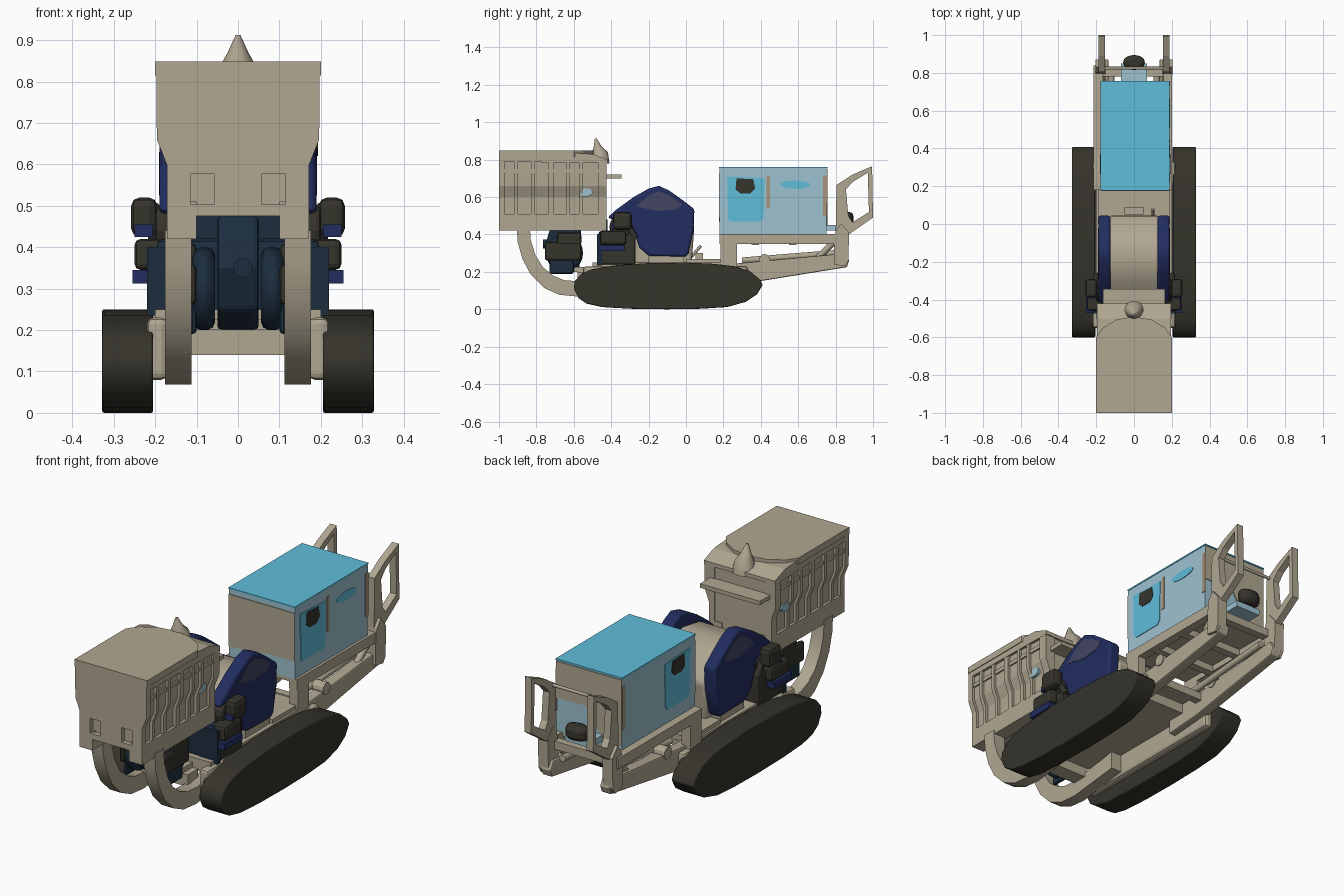
import bpy, bmesh, math


def mat(name, r, g, b):
    lin = [(c / 255 / 12.92) if c < 10 else ((c / 255 + 0.055) / 1.055) ** 2.4 for c in (r, g, b)]
    m = bpy.data.materials.new(name)
    m.diffuse_color = (*lin, 1)
    return m


BEIGE = mat("beige", 176, 167, 146)
CYAN = mat("cyan", 95, 189, 218)
PALE = mat("pale_blue", 157, 194, 208)
NAVY = mat("navy", 34, 45, 96)
SLATE = mat("slate", 66, 70, 98)
TEAL = mat("dark_teal", 28, 45, 62)
RUBBER = mat("rubber", 53, 51, 43)
TAN = mat("tan", 168, 148, 124)


def finish(name, bm, m, bevel=0, smooth=False, seg=2):
    bmesh.ops.recalc_face_normals(bm, faces=bm.faces)
    me = bpy.data.meshes.new(name)
    bm.to_mesh(me)
    bm.free()
    me.materials.append(m)
    ob = bpy.data.objects.new(name, me)
    bpy.context.collection.objects.link(ob)
    if bevel:
        b = ob.modifiers.new("bevel", "BEVEL")
        b.width, b.segments, b.limit_method = bevel, seg, "ANGLE"
        b.angle_limit = math.radians(40)
    if smooth:
        bpy.ops.object.select_all(action="DESELECT")
        ob.select_set(True)
        bpy.context.view_layer.objects.active = ob
        bpy.ops.object.shade_smooth_by_angle(angle=math.radians(40))
    return ob


def both(a, b):
    return [(a, b), (-b, -a)]


def prism(name, m, pts, spans, axis="x", **kw):
    """Extrude a profile: (y,z) along x, (x,z) along y or (x,y) along z."""
    put = {"x": lambda p, t: (t, *p), "y": lambda p, t: (p[0], t, p[1]), "z": lambda p, t: (*p, t)}[axis]
    bm = bmesh.new()
    for a, b in spans:
        va = [bm.verts.new(put(p, a)) for p in pts]
        vb = [bm.verts.new(put(p, b)) for p in pts]
        bm.faces.new(va)
        bm.faces.new(vb[::-1])
        for i in range(len(pts)):
            j = (i + 1) % len(pts)
            bm.faces.new((va[i], va[j], vb[j], vb[i]))
    return finish(name, bm, m, **kw)


def box(name, m, xs, y0, y1, z0, z1, **kw):
    return prism(name, m, [(y0, z0), (y1, z0), (y1, z1), (y0, z1)], xs, **kw)


def band(name, m, outer, inner, spans, closed=False, **kw):
    """Strip or closed frame between two (y,z) outlines, extruded along x."""
    bm = bmesh.new()
    n = len(outer)
    for a, b in spans:
        rows = [[bm.verts.new(v) for v in ((a, *o), (b, *o), (b, *i), (a, *i))] for o, i in zip(outer, inner)]
        for k in range(n if closed else n - 1):
            p, q = rows[k], rows[(k + 1) % n]
            for s in range(4):
                bm.faces.new((p[s], p[(s + 1) % 4], q[(s + 1) % 4], q[s]))
        if not closed:
            bm.faces.new(rows[0])
            bm.faces.new(rows[-1])
    return finish(name, bm, m, **kw)


def ellipse(cy, cz, ry, rz, n=20):
    return [(cy + ry * math.cos(2 * math.pi * i / n), cz + rz * math.sin(2 * math.pi * i / n)) for i in range(n)]


def rod(name, m, a, b, r):
    c = bpy.data.curves.new(name, "CURVE")
    c.dimensions, c.bevel_depth, c.bevel_resolution, c.use_fill_caps = "3D", r, 2, True
    s = c.splines.new("POLY")
    s.points.add(1)
    s.points[0].co, s.points[1].co = (*a, 1), (*b, 1)
    ob = bpy.data.objects.new(name, c)
    c.materials.append(m)
    bpy.context.collection.objects.link(ob)


# Crawler tracks
track = [(-0.595, 0.15), (-0.6, 0.11), (-0.575, 0.06), (-0.53, 0.03), (-0.45, 0.012), (-0.3, 0.003), (-0.1, 0),
         (0.08, 0.003), (0.22, 0.012), (0.32, 0.04), (0.38, 0.08), (0.41, 0.13), (0.395, 0.16), (0.34, 0.205),
         (0.26, 0.23), (0.15, 0.243), (0, 0.25), (-0.2, 0.247), (-0.38, 0.235), (-0.5, 0.215), (-0.56, 0.19)]
prism("tracks", RUBBER, track, both(0.205, 0.328), bevel=0.005, smooth=True)

# Chassis deck, side links and cross beams
box("chassis_deck", BEIGE, [(-0.2, 0.2)], -0.5, 0.2, 0.19, 0.25)
box("rear_deck", BEIGE, [(-0.19, 0.19)], 0.0, 0.24, 0.24, 0.27)
box("track_links", BEIGE, both(0.17, 0.22), -0.55, 0.33, 0.08, 0.23, bevel=0.015)
box("front_cross_beam", BEIGE, [(-0.13, 0.13)], -0.58, -0.5, 0.14, 0.2)
rod("deck_lever", BEIGE, (0.1, 0.02, 0.27), (0.1, 0.08, 0.34), 0.008)
box("deck_step", BEIGE, [(-0.05, 0.05)], 0.05, 0.09, 0.27, 0.3)

# Curved front arms carrying the hopper
band("front_arms", BEIGE,
     [(-0.905, 0.44), (-0.9, 0.36), (-0.875, 0.27), (-0.83, 0.185), (-0.76, 0.115), (-0.68, 0.078), (-0.58, 0.068), (-0.3, 0.1)],
     [(-0.835, 0.44), (-0.83, 0.37), (-0.805, 0.29), (-0.765, 0.225), (-0.71, 0.18), (-0.65, 0.155), (-0.57, 0.15), (-0.3, 0.19)],
     both(0.112, 0.176), smooth=True)

# Hopper: core, front plate, ribbed tapering sides, lid


def hopper_section(d, bottom, top):
    """Tapering half outline, inset by d, mirrored to a full section with a notch below."""
    half = [(0.1, bottom), (0.172 - d, bottom), (0.172 - d, 0.6), (0.196 - d, 0.66), (0.197 - d, top)]
    notch = [(-0.1, bottom), (-0.1, bottom + 0.055), (0.1, bottom + 0.055)]
    return notch + half + [(-x, z) for x, z in reversed(half[1:])]


prism("hopper_core", BEIGE, hopper_section(0.014, 0.42, 0.8), [(-0.972, -0.43)], "y")
prism("hopper_lower_sides", BEIGE, [(0.1, 0.42), (0.172, 0.42), (0.172, 0.51), (0.1, 0.51)], [(-0.985, -0.425)], "y")
prism("hopper_lower_sides_left", BEIGE, [(-0.1, 0.42), (-0.172, 0.42), (-0.172, 0.51), (-0.1, 0.51)], [(-0.985, -0.425)], "y")
front = prism("hopper_front_plate", BEIGE, hopper_section(0, 0.42, 0.845), [(-1.0, -0.97)], "y")
lid = [(-0.2, -1.0), (0.2, -1.0), (0.2, -0.6), (0.165, -0.55), (0.09, -0.505), (0, -0.49), (-0.09, -0.505), (-0.165, -0.55), (-0.2, -0.6)]
prism("hopper_lid", BEIGE, lid, [(0.815, 0.848)], "z")
prism("hopper_rear_rim", BEIGE, [(-0.99, 0.79), (-0.42, 0.78), (-0.42, 0.8), (-0.5, 0.83), (-0.62, 0.838), (-0.99, 0.838)], [(-0.196, 0.196)])
rib = [(0.14, 0.5), (0.172, 0.5), (0.172, 0.6), (0.195, 0.66), (0.195, 0.795), (0.14, 0.795)]
ribs = [(y, y + w) for y, w in ((-0.92, 0.02), (-0.83, 0.02), (-0.735, 0.03), (-0.64, 0.02), (-0.57, 0.02), (-0.47, 0.045))]
prism("hopper_ribs_right", BEIGE, rib, ribs, "y")
prism("hopper_ribs_left", BEIGE, [(-x, z) for x, z in rib], ribs, "y")
box("hopper_mid_rails", BEIGE, both(0.165, 0.19), -0.97, -0.46, 0.73, 0.75)
prism("hopper_side_spots", PALE, ellipse(-0.535, 0.625, 0.035, 0.022), both(0.165, 0.179))
box("hopper_rear_ledge", BEIGE, [(-0.165, 0.165)], -0.435, -0.345, 0.7, 0.72)

# Two square hatches sunk into the front plate
cut = prism("hatch_cutter", BEIGE, [(-1.01, 0.503), (-0.975, 0.503), (-0.975, 0.577), (-1.01, 0.577)], both(0.058, 0.115))
cut.hide_render = cut.hide_viewport = True
md = front.modifiers.new("hatch", "BOOLEAN")
md.operation, md.object, md.solver = "DIFFERENCE", cut, "EXACT"

# Leaning peak on the hopper lid
bm = bmesh.new()
rings = [(-0.455, 0.78, 0.06, 0.048), (-0.46, 0.84, 0.042, 0.045), (-0.472, 0.87, 0.025, 0.022), (-0.482, 0.912, 0.006, 0.006)]
loops = [[bm.verts.new((rx * math.cos(a * math.pi / 5), y + ry * math.sin(a * math.pi / 5), z)) for a in range(10)] for y, z, rx, ry in rings]
for p, q in zip(loops, loops[1:]):
    for i in range(10):
        bm.faces.new((p[i], p[(i + 1) % 10], q[(i + 1) % 10], q[i]))
bm.faces.new(loops[0])
bm.faces.new(loops[-1])
finish("hopper_peak", bm, BEIGE, smooth=True)

# Engine cover and blue side fenders
prism("engine_cover", BEIGE, [(0.03, 0.24), (0.045, 0.45), (-0.03, 0.54), (-0.15, 0.59), (-0.28, 0.57), (-0.4, 0.48), (-0.42, 0.24)],
      [(-0.135, 0.135)], bevel=0.015, smooth=True)
fender = [(-0.42, 0.49), (-0.37, 0.535), (-0.28, 0.6), (-0.2, 0.645), (-0.145, 0.66), (-0.09, 0.635), (-0.02, 0.585),
          (0.045, 0.535), (0.04, 0.42), (0.015, 0.3), (0, 0.28), (-0.2, 0.285), (-0.25, 0.33), (-0.29, 0.45)]
prism("side_fenders", NAVY, fender, both(0.125, 0.189), bevel=0.012, smooth=True)
prism("fender_patches", SLATE, [(-0.27, 0.55), (-0.19, 0.615), (-0.145, 0.63), (-0.09, 0.61), (-0.02, 0.56), (-0.05, 0.535), (-0.15, 0.525)],
      both(0.186, 0.191))
box("fender_feet", BEIGE, both(0.13, 0.18), -0.2, -0.01, 0.24, 0.3)

# Side machinery ahead of the fenders
box("side_lamps", RUBBER, both(0.195, 0.258), -0.39, -0.29, 0.425, 0.52, bevel=0.02)
box("side_lamp_panels", NAVY, both(0.205, 0.25), -0.395, -0.385, 0.425, 0.455)
box("side_pumps", RUBBER, both(0.17, 0.25), -0.46, -0.32, 0.345, 0.42, bevel=0.015)
box("side_steps", NAVY, both(0.17, 0.255), -0.47, -0.33, 0.312, 0.345)
box("side_mounts", RUBBER, both(0.13, 0.215), -0.46, -0.27, 0.24, 0.4, bevel=0.01)
box("side_mount_plates", TEAL, both(0.12, 0.22), -0.475, -0.45, 0.235, 0.4)
prism("side_hoses", RUBBER, ellipse(-0.35, 0.44, 0.06, 0.06, 14), both(0.15, 0.2), bevel=0.01)
for s in (-1, 1):
    rod("side_pipe", RUBBER, (0.205 * s, -0.34, 0.5), (0.2 * s, -0.27, 0.38), 0.016)

# Front power unit between the arms
prism("power_unit", TEAL, [(-0.73, 0.42), (-0.75, 0.35), (-0.72, 0.25), (-0.64, 0.2), (-0.57, 0.21), (-0.56, 0.475), (-0.7, 0.475)],
      [(-0.05, 0.05)], bevel=0.01)
prism("power_drums", TEAL, ellipse(-0.65, 0.3, 0.1, 0.1), both(0.055, 0.11), bevel=0.02, smooth=True)
box("power_bulkhead", TEAL, [(-0.2, 0.2)], -0.47, -0.42, 0.21, 0.42, bevel=0.02)
box("power_top", TEAL, [(-0.1, 0.1)], -0.6, -0.42, 0.42, 0.48)
box("power_base", BEIGE, [(-0.1, 0.1)], -0.62, -0.42, 0.2, 0.225)
box("power_side_boxes", RUBBER, both(0.1, 0.13), -0.755, -0.56, 0.26, 0.36, bevel=0.02)
box("power_side_tops", RUBBER, both(0.1, 0.13), -0.69, -0.56, 0.34, 0.41, bevel=0.015)
box("power_side_skirts", TEAL, both(0.1, 0.12), -0.73, -0.6, 0.19, 0.265, bevel=0.01)
prism("power_cap", TEAL, ellipse(0.012, 0.35, 0.024, 0.024, 12), [(-0.765, -0.72)], "y")

# Rear cabin: pale shell, cyan roof, beige end panels
XL, XR = -0.175, 0.187
box("cabin_shell", PALE, [(XL, XR)], 0.18, 0.752, 0.4, 0.755)
box("cabin_roof", CYAN, [(XL - 0.002, XR + 0.002)], 0.177, 0.756, 0.755, 0.762)
end = [(XL, 0.47), (0.05, 0.49), (XR, 0.49), (XR, 0.73), (XL, 0.73)]
prism("cabin_front_panel", BEIGE, end, [(0.176, 0.181)], "y")
prism("cabin_back_panel", BEIGE, [(XL, 0.42), (-0.08, 0.42), (-0.02, 0.5), (0.02, 0.57), (XR, 0.57), (XR, 0.75), (XL, 0.75)], [(0.751, 0.756)], "y")


def sides(d):
    return [(XL - d, XL + 0.002), (XR - 0.002, XR + d)]


prism("cabin_doors", CYAN, [(0.225, 0.48), (0.24, 0.47), (0.4, 0.47), (0.415, 0.49), (0.42, 0.7), (0.22, 0.71)], sides(0.003))
prism("cabin_windows", RUBBER, [(0.265, 0.64), (0.29, 0.62), (0.345, 0.62), (0.37, 0.645), (0.36, 0.695), (0.27, 0.7)], sides(0.006))
prism("cabin_side_mark", CYAN, ellipse(0.585, 0.666, 0.08, 0.022), sides(0.003)[1:])
box("cabin_side_strip", TAN, sides(0.003)[1:], 0.43, 0.45, 0.54, 0.715)
box("cabin_corner_strips", TAN, sides(0.003), 0.732, 0.754, 0.5, 0.715)

# Rear frame under the cabin
RAILS = [(-0.215, -0.165), (0.155, 0.2)]
box("cabin_rails", BEIGE, RAILS, 0.18, 0.84, 0.35, 0.402)
box("cabin_posts", BEIGE, RAILS, 0.185, 0.272, 0.2, 0.36)
box("cabin_floor", BEIGE, [(-0.17, 0.18)], 0.185, 0.75, 0.38, 0.402)
prism("tail_beams", BEIGE, [(0.1, 0.12), (0.3, 0.135), (0.86, 0.225), (0.872, 0.26), (0.85, 0.3), (0.75, 0.29), (0.27, 0.245), (0.1, 0.24)],
      both(0.135, 0.19), bevel=0.006)
box("tail_cross_beam", BEIGE, [(-0.15, 0.15)], 0.3, 0.34, 0.2, 0.24)
for i, y in enumerate((0.35, 0.55, 0.78)):
    box("cabin_cross_beam_%d" % i, BEIGE, [(-0.18, 0.18)], y, y + 0.04, 0.345, 0.385)
for s in (-1, 1):
    rod("tail_strut", BEIGE, (0.16 * s, 0.7, 0.27), (0.17 * s, 0.8, 0.37), 0.017)
    rod("tail_cylinder", BEIGE, (0.12 * s, 0.3, 0.26), (0.12 * s, 0.8, 0.3), 0.017)
prism("frame_knuckles", BEIGE, ellipse(0.42, 0.265, 0.03, 0.03, 12), both(0.13, 0.195))

# Rear gates with open centres
prism("gate_feet", BEIGE, [(0.79, 0.24), (0.85, 0.23), (0.868, 0.26), (0.872, 0.41), (0.83, 0.46), (0.8, 0.42), (0.79, 0.35)], both(0.15, 0.205))
band("gates", BEIGE, [(0.805, 0.665), (0.89, 0.72), (0.995, 0.765), (1.0, 0.49), (0.87, 0.4), (0.8, 0.41)],
     [(0.855, 0.64), (0.89, 0.68), (0.972, 0.73), (0.978, 0.52), (0.89, 0.465), (0.868, 0.5)], both(0.153, 0.189), closed=True)
rod("gate_crossbar", BEIGE, (-0.16, 0.825, 0.665), (0.16, 0.825, 0.665), 0.008)

# Rear beacon on its bracket
box("beacon_bracket", PALE, [(-0.07, 0.07)], 0.75, 0.85, 0.42, 0.45)
prism("beacon", RUBBER, ellipse(0, 0.855, 0.058, 0.04, 16), [(0.45, 0.52)], "z", bevel=0.02, smooth=True)
